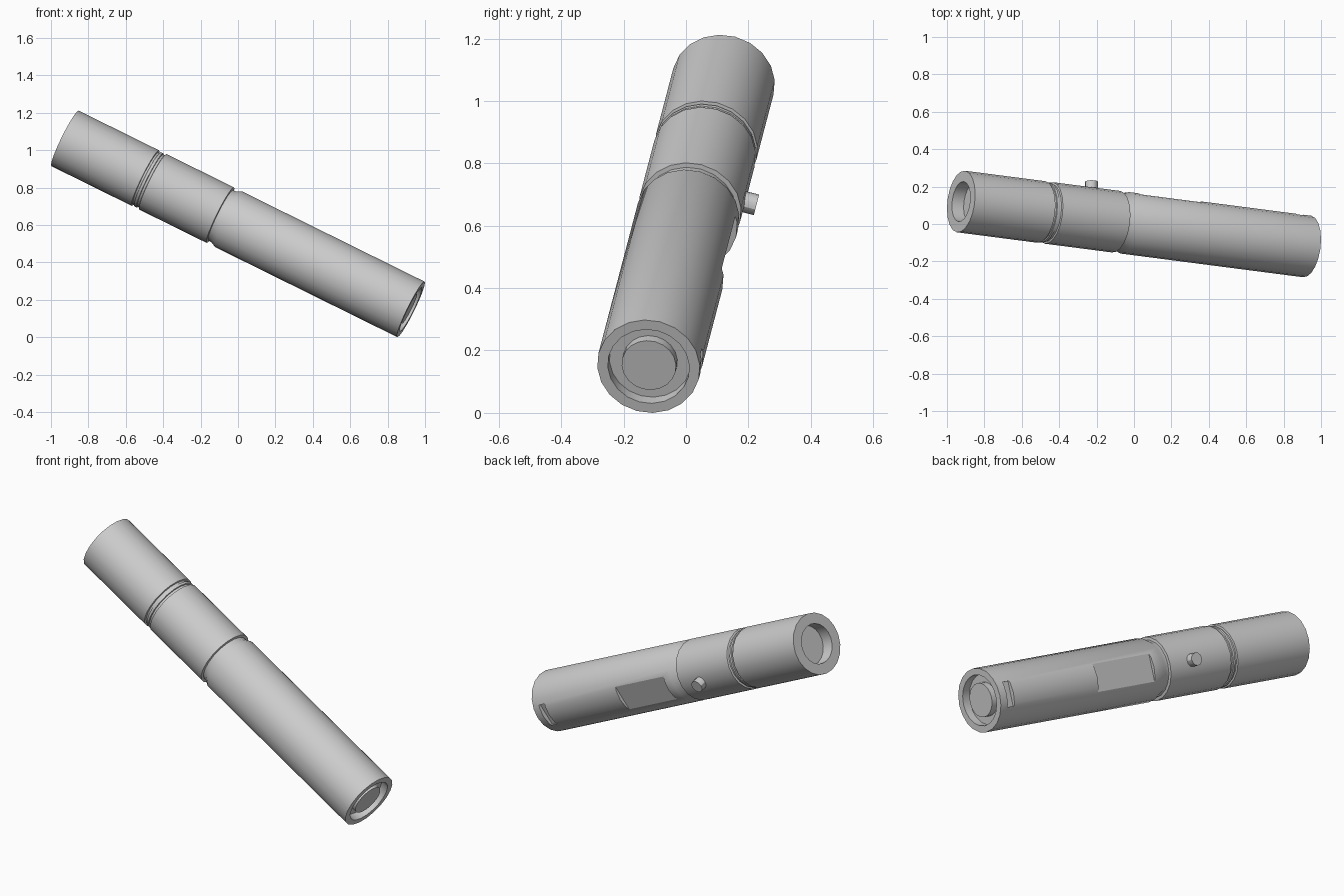
import bpy, bmesh, math
from mathutils import Vector, Matrix

if "Cube" in bpy.data.objects:
    bpy.data.objects.remove(bpy.data.objects["Cube"])

# Local frame: z runs along the tube, x points to the button side
START = Vector((-0.9245, 0.12, 1.063))
END = Vector((0.9245, -0.12, 0.149))
LENGTH = (END - START).length
AXIS = (END - START).normalized()
SIDE = Vector((0, -AXIS.z, AXIS.y)).normalized()
if SIDE.y < 0:
    SIDE = -SIDE
FRAME = Matrix.Translation(START) @ Matrix((SIDE, AXIS.cross(SIDE), AXIS)).transposed().to_4x4()
R = 0.166
SIDES = 20


def make_object(name, bm, matrix):
    bmesh.ops.recalc_face_normals(bm, faces=bm.faces)
    mesh = bpy.data.meshes.new(name)
    bm.to_mesh(mesh)
    bm.free()
    ob = bpy.data.objects.new(name, mesh)
    bpy.context.collection.objects.link(ob)
    ob.matrix_world = matrix
    return ob


def lathe(name, profile, sides, matrix):
    """Revolve (radius, height) points and cap both ends."""
    bm = bmesh.new()
    rings = []
    for r, z in profile:
        rings.append([bm.verts.new((r * math.cos(2 * math.pi * i / sides),
                                    r * math.sin(2 * math.pi * i / sides), z))
                      for i in range(sides)])
    for a, b in zip(rings, rings[1:]):
        for i in range(sides):
            j = (i + 1) % sides
            bm.faces.new((a[i], a[j], b[j], b[i]))
    bm.faces.new(rings[0])
    bm.faces.new(rings[-1])
    return make_object(name, bm, matrix)


def cut_pocket(body, name, floor, width, t0, t1):
    """Cut a flat-floored pocket on the button side between t0 and t1."""
    bm = bmesh.new()
    bmesh.ops.create_cube(bm, size=1)
    bmesh.ops.scale(bm, vec=(0.1, width, t1 - t0), verts=bm.verts)
    bmesh.ops.translate(bm, vec=(floor + 0.05, 0, (t0 + t1) / 2), verts=bm.verts)
    cutter = make_object(name, bm, FRAME)
    cutter.hide_render = True
    cutter.hide_set(True)
    mod = body.modifiers.new(name, 'BOOLEAN')
    mod.operation = 'DIFFERENCE'
    mod.solver = 'EXACT'
    mod.object = cutter


def smooth(ob):
    bpy.ops.object.select_all(action='DESELECT')
    ob.select_set(True)
    bpy.context.view_layer.objects.active = ob
    bpy.ops.object.shade_smooth_by_angle(angle=math.radians(30))


# Tube: recessed emitter, double groove, bevelled neck, recessed end
tube = lathe("tube", [
    (0.108, 0.07), (0.108, 0), (R, 0),
    (R, 0.482), (0.156, 0.484), (0.156, 0.494), (0.162, 0.496),
    (0.162, 0.510), (0.156, 0.512), (0.156, 0.524), (R, 0.527),
    (R, 0.932), (0.151, 0.934), (0.151, 0.95), (R, 0.982),
    (R, LENGTH), (0.132, LENGTH), (0.132, LENGTH - 0.045)], SIDES, FRAME)
smooth(tube)

# Flat grip panel and small slot near the end
cut_pocket(tube, "panel_cutter", 0.147, 0.15, 1.04, 1.42)
cut_pocket(tube, "slot_cutter", 0.142, 0.13, 1.985, 2.03)

# Raised disc inside the end recess
smooth(lathe("end_disc", [(0.088, LENGTH - 0.05), (0.088, LENGTH - 0.008)], SIDES, FRAME))

# Side button
button_frame = FRAME @ Matrix.Translation((0, 0, 0.783)) @ Matrix.Rotation(math.pi / 2, 4, 'Y')
smooth(lathe("button", [(0.034, 0.14), (0.034, 0.203)], 12, button_frame))
